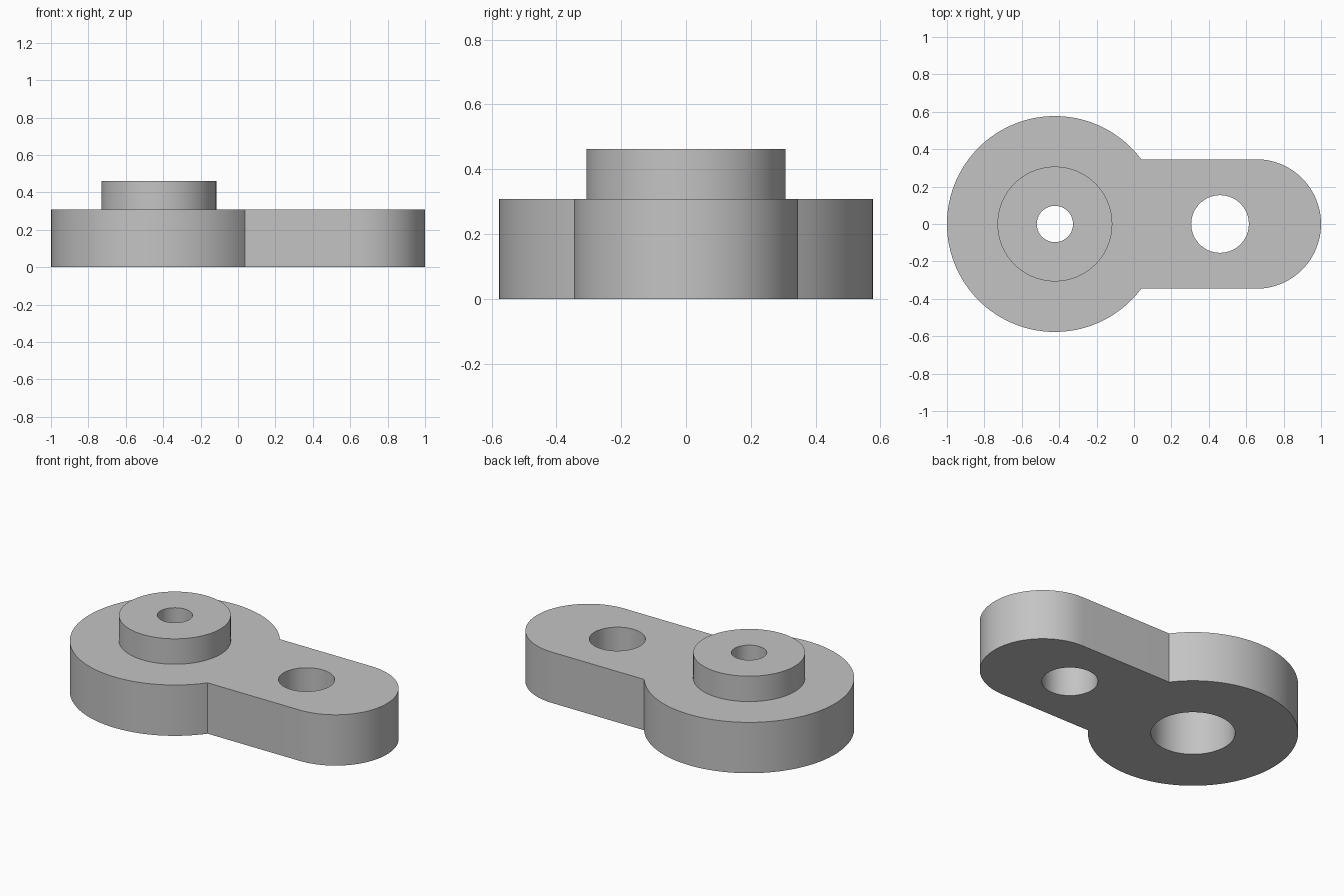
import bpy, bmesh
from math import sin, cos, acos, pi

if "Cube" in bpy.data.objects:
    bpy.data.objects.remove(bpy.data.objects["Cube"], do_unlink=True)

DISC_X, DISC_R = -0.423, 0.577
ARM_X, ARM_R = 0.654, 0.346
PLATE_TOP, BOSS_TOP = 0.308, 0.462

grey = bpy.data.materials.new("plain grey")
grey.use_nodes = True
colour = (0.55, 0.55, 0.55, 1)
grey.diffuse_color = colour
grey.node_tree.nodes["Principled BSDF"].inputs["Base Color"].default_value = colour


def arc(cx, r, start, end, steps):
    angles = [start + (end - start) * i / steps for i in range(steps + 1)]
    return [(cx + r * cos(a), r * sin(a)) for a in angles]


def prism(name, outline, z0, z1):
    bm = bmesh.new()
    base = bm.faces.new([bm.verts.new((x, y, z0)) for x, y in outline])
    top = bmesh.ops.extrude_face_region(bm, geom=[base])["geom"]
    for v in top:
        if isinstance(v, bmesh.types.BMVert):
            v.co.z = z1
    bmesh.ops.recalc_face_normals(bm, faces=bm.faces)
    mesh = bpy.data.meshes.new(name)
    bm.to_mesh(mesh)
    bm.free()
    mesh.materials.append(grey)
    ob = bpy.data.objects.new(name, mesh)
    bpy.context.collection.objects.link(ob)
    return ob


def cylinder(name, x, r, z0, z1):
    return prism(name, arc(x, r, 0, 2 * pi, 96)[:-1], z0, z1)


def combine(target, tool, operation):
    mod = target.modifiers.new(tool.name, "BOOLEAN")
    mod.object, mod.operation, mod.solver = tool, operation, "EXACT"
    bpy.context.view_layer.objects.active = target
    bpy.ops.object.modifier_apply(modifier=mod.name)
    bpy.data.objects.remove(tool, do_unlink=True)


# Plate: large disc running into a round-ended arm
join = acos(0.8)  # angle where the arm's straight sides meet the disc
join = acos((DISC_R ** 2 - ARM_R ** 2) ** 0.5 / DISC_R)
outline = arc(DISC_X, DISC_R, join, 2 * pi - join, 96)
outline += arc(ARM_X, ARM_R, -pi / 2, pi / 2, 48)
link = prism("link_plate", outline, 0, PLATE_TOP)

# Raised boss on the disc
combine(link, cylinder("boss", DISC_X, 0.307, 0.15, BOSS_TOP), "UNION")

# Wide bore from below, narrow hole through the boss, hole through the arm
combine(link, cylinder("lower_bore", DISC_X, 0.231, -0.1, PLATE_TOP - 0.001), "DIFFERENCE")
combine(link, cylinder("boss_hole", DISC_X, 0.097, 0.1, 0.6), "DIFFERENCE")
combine(link, cylinder("arm_hole", 0.46, 0.154, -0.1, 0.6), "DIFFERENCE")

# Smooth round walls with crisp rims
bpy.ops.object.select_all(action="DESELECT")
link.select_set(True)
bpy.context.view_layer.objects.active = link
bpy.ops.object.shade_smooth_by_angle(angle=pi / 6)
